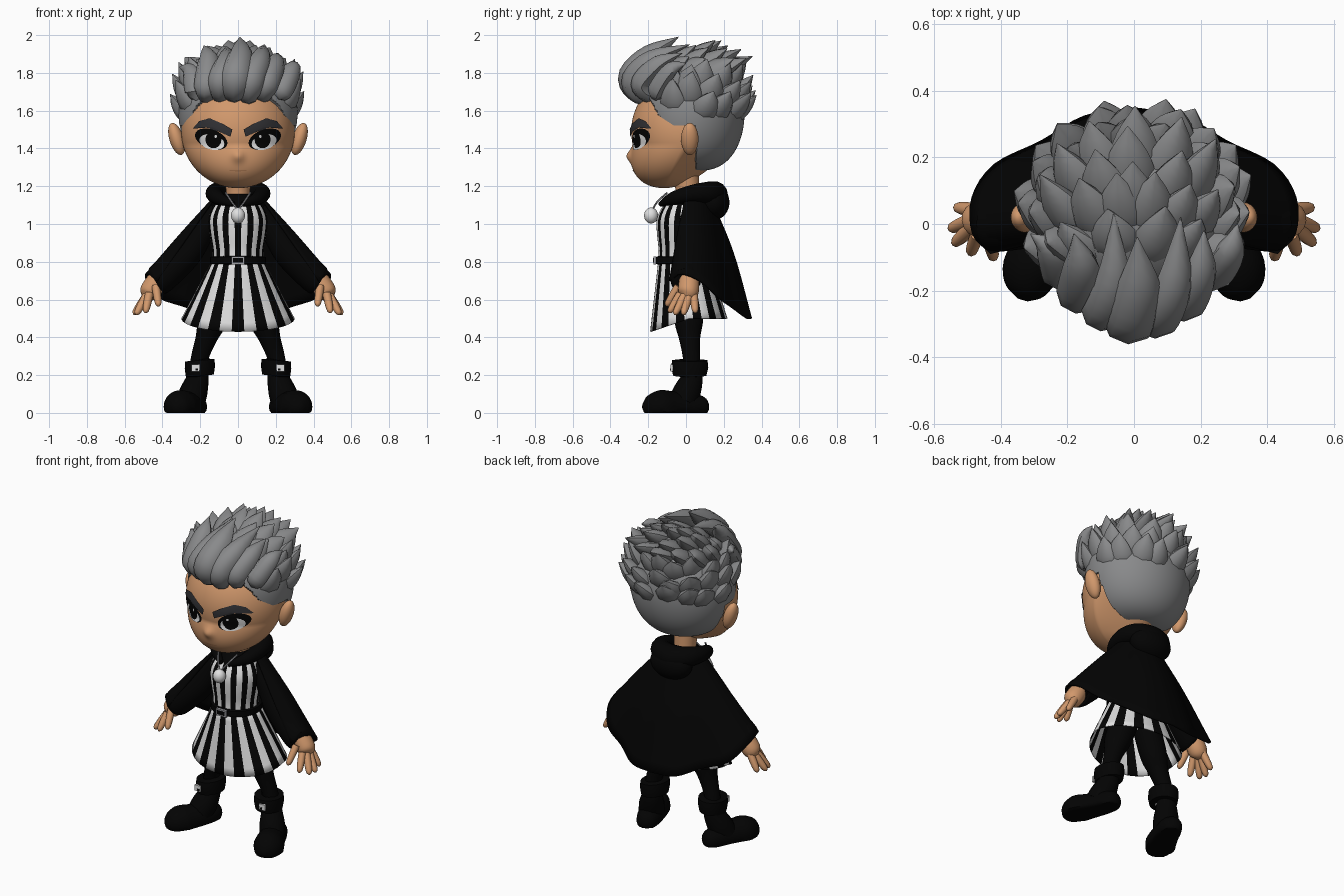
import bpy, bmesh, math, random
from mathutils import Vector, Matrix

if "Cube" in bpy.data.objects:
    bpy.data.objects.remove(bpy.data.objects["Cube"])

random.seed(3)


def material(name, r, g, b):
    m = bpy.data.materials.new(name)
    m.diffuse_color = (r, g, b, 1)
    m.use_nodes = True
    m.node_tree.nodes["Principled BSDF"].inputs["Base Color"].default_value = m.diffuse_color
    return m


SKIN = material("skin", .64, .315, .15)
LIP = material("skin_shade", .47, .22, .10)
HAIR = material("hair_grey", .25, .253, .258)
BROW = material("brow_charcoal", .03, .03, .034)
BLACK = material("cloth_black", .001, .001, .001)
WHITE = material("white", .75, .75, .75)
METAL = material("metal_grey", .35, .35, .37)


def finish(name, bm, *mats, angle=50, closed=True):
    if closed:
        bmesh.ops.recalc_face_normals(bm, faces=bm.faces[:])
    me = bpy.data.meshes.new(name)
    bm.to_mesh(me)
    bm.free()
    for m in mats:
        me.materials.append(m)
    for p in me.polygons:
        p.use_smooth = True
    me.set_sharp_from_angle(angle=math.radians(angle))
    ob = bpy.data.objects.new(name, me)
    bpy.context.collection.objects.link(ob)
    return ob


def spline(pts, n):
    """Catmull-Rom through points of any dimension."""
    P = [Vector(p) for p in pts]
    P = [2 * P[0] - P[1]] + P + [2 * P[-1] - P[-2]]
    out = []
    for i in range(1, len(P) - 2):
        a, b, c, d = P[i - 1:i + 3]
        for k in range(n):
            t = k / n
            out.append(.5 * (2 * b + (c - a) * t + (2 * a - 5 * b + 4 * c - d) * t * t
                             + (3 * b - a - 3 * c + d) * t ** 3))
    return out + [P[-2]]


def tube(bm, pts, sides=14, n=4, ref=(0, 1, 0), flat=1):
    """Capped tube through (x, y, z, radius) points."""
    path, ref, rings = spline(pts, n), Vector(ref), []
    for i, p in enumerate(path):
        t = path[min(i + 1, len(path) - 1)].to_3d() - path[max(i - 1, 0)].to_3d()
        a = t.cross(ref).normalized()
        b = a.cross(t).normalized()
        r = max(p[3], .001)
        angs = [2 * math.pi * k / sides for k in range(sides)]
        rings.append([bm.verts.new(p.to_3d() + r * (math.cos(g) * a + flat * math.sin(g) * b)) for g in angs])
    for q, w in zip(rings, rings[1:]):
        for k in range(sides):
            bm.faces.new((q[k], q[(k + 1) % sides], w[(k + 1) % sides], w[k]))
    bm.faces.new(rings[0])
    bm.faces.new(rings[-1])


def limb(name, pts, mat, s=1, **kw):
    bm = bmesh.new()
    tube(bm, [(p[0] * s, *p[1:]) for p in pts], **kw)
    return finish(name, bm, mat)


def ball(name, loc, scale, mat, tilt=0):
    bm = bmesh.new()
    bmesh.ops.create_uvsphere(bm, u_segments=28, v_segments=18, radius=1)
    bm.transform(Matrix.Translation(loc) @ Matrix.Rotation(tilt, 4, 'Y') @ Matrix.Diagonal((*scale, 1)))
    return finish(name, bm, mat)


def box(name, loc, size, mat):
    bm = bmesh.new()
    bmesh.ops.create_cube(bm, size=1)
    bm.transform(Matrix.Translation(loc) @ Matrix.Diagonal((*size, 1)))
    return finish(name, bm, mat, angle=30)


def loft(name, point, rows, segs, mats, rule=lambda i, j: 0, thick=0):
    """Ring surface; point(j, angle) with angle 0 at the front."""
    bm = bmesh.new()
    V = [[bm.verts.new(point(j, 2 * math.pi * i / segs)) for i in range(segs)] for j in range(rows)]
    for j in range(rows - 1):
        for i in range(segs):
            k = (i + 1) % segs
            bm.faces.new((V[j][i], V[j][k], V[j + 1][k], V[j + 1][i])).material_index = rule(i, j)
    ob = finish(name, bm, *mats)
    if thick:
        ob.modifiers.new("thickness", 'SOLIDIFY').thickness = thick
    return ob


# head: egg with the jaw pushed forward, the nape narrowed and a soft nose
def jaw(z):
    return .5 * max(0, 1.42 - z)


bm = bmesh.new()
bmesh.ops.create_uvsphere(bm, u_segments=120, v_segments=80, radius=1)
for v in bm.verts:
    x, y, z = v.co.x * .30, v.co.y * .29, 1.49 + v.co.z * .30
    if y > 0:
        x *= 1 - .5 * min(1, y / .15) * min(1, max(0, (1.5 - z) / .25))
        y *= .85
    else:
        y -= .024 * math.exp(-(x / .03) ** 2 - ((z - 1.36) / .032) ** 2)
    v.co = (x, y - jaw(z), z)
finish("head", bm, SKIN)
limb("neck", [(0, .01, 1.08, .07), (0, .01, 1.16, .064), (0, 0, 1.26, .07)], SKIN)


# face details: thin patches that follow the head surface
def patch(name, outline, off, mat):
    bm = bmesh.new()
    cx = sum(p[0] for p in outline) / len(outline)
    cz = sum(p[1] for p in outline) / len(outline)

    def put(x, z):
        d = math.sqrt(max(0, 1 - (x / .3) ** 2 - ((z - 1.49) / .3) ** 2))
        return bm.verts.new((x, -.29 * d - jaw(z) - off, z))
    R = [[put(cx + (x - cx) * f, cz + (z - cz) * f) for x, z in outline] for f in (1, .75, .5, .25)]
    c, n = put(cx, cz), len(outline)
    for k in range(n):
        m = (k + 1) % n
        for q, w in zip(R, R[1:]):
            bm.faces.new((q[k], q[m], w[m], w[k]))
        bm.faces.new((R[-1][k], R[-1][m], c))
    bm.normal_update()
    for f in bm.faces:
        if f.normal.y > 0:
            f.normal_flip()
    finish(name, bm, mat, closed=False)


def oval(cx, cz, rx, rz, tilt=0):
    return [(cx + rx * math.cos(a), cz + rz * math.sin(a) + tilt * rx * math.cos(a))
            for a in (2 * math.pi * k / 24 for k in range(24))]


brow = [(.03, 1.50), (.04, 1.462), (.10, 1.488), (.17, 1.512), (.24, 1.505), (.205, 1.545), (.15, 1.56), (.08, 1.53)]
for s, side in ((1, "left"), (-1, "right")):
    for part, line, off, mat in (
            ("lashes", oval(.142, 1.449, .086, .053, .24), .003, BLACK),
            ("eye_white", oval(.138, 1.434, .066, .041, .16), .005, WHITE),
            ("iris", oval(.130, 1.447, .042, .046), .007, BLACK),
            ("eye_glint", oval(.118, 1.464, .007, .008), .009, WHITE),
            ("brow", brow, .0095, BROW)):
        patch(f"{side}_{part}", [(s * x, z) for x, z in line], off, mat)
    ball(f"{side}_ear", (s * .325, .02, 1.45), (.038, .046, .088), SKIN, s * .3)
patch("mouth", oval(0, 1.283, .048, .004), .003, LIP)

# hair cap, tucked under the skin along the hairline
C, RAD = Vector((0, .03, 1.59)), Vector((.315, .28, .31))


def bare(p):
    if p.z > 1.67:
        return False
    return p.y < (-.12 - .08 * (p.z - 1.52) / .15 if p.z > 1.52 else .05)


bm = bmesh.new()
bmesh.ops.create_uvsphere(bm, u_segments=160, v_segments=100, radius=1)
for v in bm.verts:
    d = v.co.copy()
    if d.z < 0:
        h = math.hypot(d.x, d.y)
        f = h ** -.3 if h > .05 else 1
        d.x, d.y = d.x * f, d.y * f
    v.co = C + d * RAD
hidden = {v for v in bm.verts if bare(v.co)}
for v in hidden:
    v.co = C + (v.co - C) * .8
bmesh.ops.delete(bm, geom=[f for f in bm.faces if all(v in hidden for v in f.verts)], context='FACES')
finish("hair_cap", bm, HAIR)

# layered broad spikes round the sides, back and crown (azimuth 0 = back)
bm = bmesh.new()
for el, count, span in ((0, 8, 80), (15, 11, 112), (32, 11, 122), (50, 9, 130), (67, 7, 150), (84, 3, 100)):
    for k in range(count):
        az = math.radians(-span + 2 * span * k / (count - 1) + random.uniform(-6, 6))
        e = math.radians(el + random.uniform(-5, 5))
        nrm = Vector((math.sin(az) * math.cos(e), math.cos(az) * math.cos(e), math.sin(e)))
        if el > 40:
            tip = (nrm * .28 + Vector((nrm.x * .3, .7, .12))).normalized() * random.uniform(.12, .16)
        else:
            tip = (nrm * .32 + Vector((0, .2, .65))).normalized() * random.uniform(.10, .13)
        p = C + nrm * RAD
        pts = [(*(p - nrm * .05 - tip * .5), .06), (*(p - nrm * .03), .078),
               (*(p - nrm * .012 + tip * .5), .055), (*(p + tip), .002)]
        tube(bm, pts, sides=8, n=3, ref=nrm, flat=.62)
finish("hair_spikes", bm, HAIR, angle=48)

# front quiff locks: out over the brow, then up and back (root x, tip x, tip y, tip z, radius)
bm = bmesh.new()
for x, tx, ty, tz, r in ((-.235, -.31, -.03, 1.83, .058), (-.175, -.18, -.03, 1.945, .068), (-.10, -.06, .03, 1.94, .066),
                         (-.02, .01, -.04, 1.99, .082), (.06, .14, .02, 1.95, .072), (.145, .21, -.02, 1.905, .066),
                         (.23, .31, .0, 1.85, .058)):
    q, j = x * x, random.uniform(-.012, .012)
    pts = [(x * .9, -.19 + 1.6 * q, 1.66 + j, .028), (x * .95, -.265 + 2.4 * q, 1.70 + j, r * .85),
           (x + .01, -.288 + 2.6 * q, 1.785 - 1.2 * q + j, r),
           ((x + tx) / 2 + .02, -.185 + 2 * q, .45 * 1.785 + .55 * tz, r * .8), (tx, ty, tz, .002)]
    tube(bm, pts, sides=8, n=4, ref=(x * .8, -1, .3), flat=.85)
finish("hair_quiff", bm, HAIR, angle=48)

# striped top and skirt; four segments make one black and one white stripe
SEG = 56
body = spline([(.78, .135, .13), (.86, .135, .125), (.95, .15, .135), (1.03, .155, .138), (1.10, .125, .11),
               (1.16, .07, .075)], 4)


def stripe(i, j):
    return 0 if (i + 1) % 4 < 2 else 1


loft("striped_top", lambda j, a: (body[j][1] * math.sin(a), -.02 - body[j][2] * math.cos(a) + .02 * (j / 20) ** 3, body[j][0]),
     len(body), SEG, (BLACK, WHITE), lambda i, j: stripe(i, j) if j < 16 else 0)


def skirt_point(j, a):
    t = j / 8
    hem = .43 + .07 * min(1, 1 - math.cos(a))
    return ((.14 + .16 * t) * math.sin(a), -.012 + .027 * t - (.135 + .07 * t) * math.cos(a), .80 - t * (.80 - hem))


loft("striped_skirt", skirt_point, 9, SEG, (BLACK, WHITE), stripe, thick=.006)
loft("belt", lambda j, a: ((.13, .147, .147, .13)[j] * math.sin(a), -.015 - (.13, .148, .148, .13)[j] * math.cos(a),
                           (.785, .79, .825, .83)[j]), 4, 40, (BLACK,))
box("belt_buckle", (0, -.165, .807), (.07, .012, .042), METAL)
box("belt_buckle_centre", (0, -.170, .807), (.052, .008, .024), BLACK)

# pendant on a cord
ball("pendant", (0, -.185, 1.045), (.037, .037, .042), WHITE)
for s in (1, -1):
    limb("cord", [(.065, -.10, 1.165, .005), (.035, -.15, 1.12, .005), (.005, -.175, 1.08, .005)], METAL, s, sides=6)

# cape: sheet swept from the collar down to a curved hem
hem = spline([(0, .35, .50), (.15, .325, .505), (.28, .25, .56), (.42, .18, .61), (.487, .08, .70), (.485, -.03, .74),
              (.43, -.09, .70)], 4)
edge = [Vector((-p.x, p.y, p.z)) for p in hem[:0:-1]] + hem
bm, grid, N = bmesh.new(), [], len(edge) - 1
for i, p in enumerate(edge):
    a = (2 * i / N - 1) * math.radians(103)
    top = Vector((.13 * math.sin(a), .02 + .11 * math.cos(a), 1.145))
    mid = (top + p) / 2 + Vector((math.sin(a) * -.005, math.cos(a) * .012, .008 + .02 * max(0, math.cos(a))))
    grid.append([bm.verts.new(v) for v in spline([top, mid, p], 6)])
for q, w in zip(grid, grid[1:]):
    for k in range(len(q) - 1):
        bm.faces.new((q[k], q[k + 1], w[k + 1], w[k]))
cape = finish("cape", bm, BLACK)
cape.modifiers.new("thickness", 'SOLIDIFY').thickness = .012

# hood folded round the neck
half = [(.025, -.135, 1.105, .014), (.10, -.07, 1.135, .034), (.125, .03, 1.16, .047), (.09, .12, 1.165, .06)]
limb("hood_roll", half + [(0, .15, 1.155, .072)] + [(-x, y, z, r) for x, y, z, r in half[::-1]], BLACK, ref=(0, 0, 1), n=6)
ball("hood_drape", (0, .145, 1.115), (.135, .085, .095), BLACK)

# limbs, built once and mirrored
fingers = {"thumb": (.435, -.04, .67, .42, -.105, .565), "index_finger": (.47, -.03, .63, .49, -.09, .53),
           "middle_finger": (.485, -.01, .62, .54, -.06, .52), "ring_finger": (.485, .015, .62, .552, -.015, .52),
           "small_finger": (.475, .04, .63, .535, .05, .53)}
for s, side in ((1, "left_"), (-1, "right_")):
    limb(side + "sleeve", [(.10, .03, 1.06, .06), (.19, .03, .965, .07), (.275, .015, .84, .08), (.405, 0, .715, .083),
                           (.43, 0, .695, .074)], BLACK, s, sides=20)
    limb(side + "palm", [(.41, .015, .74, .045), (.445, .015, .675, .056), (.475, .01, .63, .05), (.492, 0, .605, .015)], SKIN, s)
    for f, (x, y, z, u, v, w) in fingers.items():
        tip = Vector((u, v, w))
        d = (tip - Vector((x, y, z))).normalized() * .014
        limb(side + f, [(x, y, z, .022), ((x + u) / 2, (y + v) / 2, (z + w) / 2, .021),
                        (*(tip - d), .016), (*tip, .004)], SKIN, s, sides=8, n=3)
    limb(side + "leg", [(.08, .02, .64, .08), (.135, .015, .49, .077), (.17, .02, .39, .056), (.205, .03, .28, .046),
                        (.215, .03, .16, .05)], BLACK, s)
    limb(side + "boot_shaft", [(.21, .03, .25, .05), (.215, .03, .18, .06), (.235, .005, .11, .074), (.255, -.02, .05, .075)], BLACK, s)
    loft(side + "boot_cuff", lambda j, a: (s * (.202 + (.04, .074, .08, .078, .04)[j] * math.sin(a)),
                                           .02 - (.05, .088, .098, .094, .05)[j] * math.cos(a),
                                           (.193, .197, .24, .278, .282)[j] - .006 * math.sin(a)),
         5, 28, (BLACK,))
    box(side + "cuff_buckle", (s * .225, -.076, .238), (.040, .014, .036), WHITE)
    box(side + "cuff_buckle_centre", (s * .219, -.081, .230), (.014, .008, .012), BLACK)
    bm = bmesh.new()
    tube(bm, [(s * x, y, .033, r) for x, y, r in (
        (.215, .118, .02), (.22, .098, .05), (.23, .05, .068), (.25, -.01, .075), (.28, -.08, .083), (.309, -.14, .087),
        (.325, -.20, .06), (.333, -.228, .015))], sides=20, ref=(0, 0, 1))
    for v in bm.verts:
        v.co.z = max(0, v.co.z)
    finish(side + "boot", bm, BLACK)
